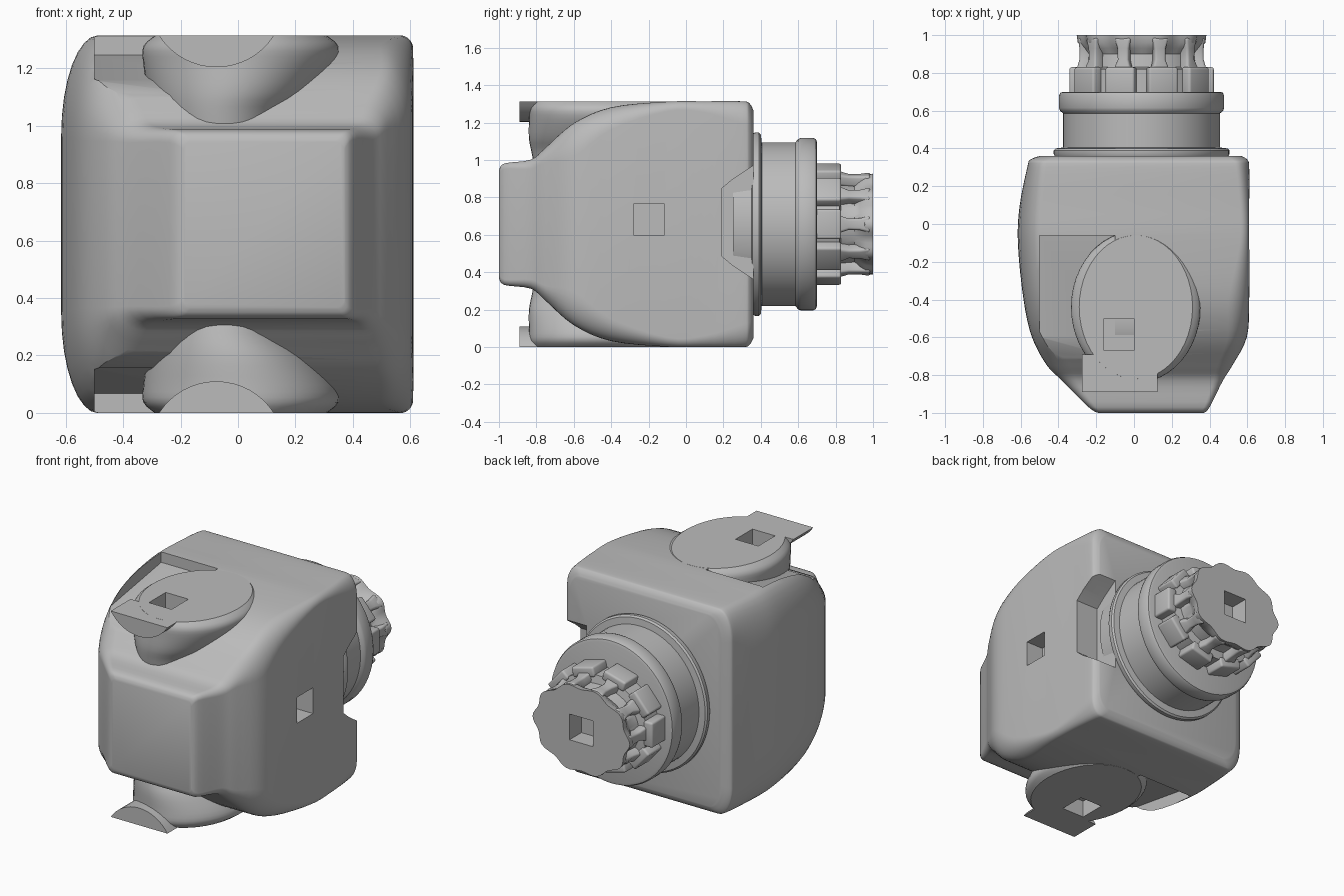
import bpy, bmesh, math
from math import cos, sin, pi, tau

if "Cube" in bpy.data.objects:
    bpy.data.objects.remove(bpy.data.objects["Cube"])

MID = 0.657                      # half height of the body
AXIS = 0.04                      # x of the neck axis

grey = bpy.data.materials.new("plain grey")
grey.use_nodes = True
GREY = (0.5, 0.5, 0.5, 1)
grey.diffuse_color = GREY
grey.node_tree.nodes["Principled BSDF"].inputs["Base Color"].default_value = GREY


def loft(name, rings):
    """Skin closed rings of equal length and cap both ends."""
    bm = bmesh.new()
    rows = [[bm.verts.new(p) for p in ring] for ring in rings]
    n = len(rows[0])
    for a, b in zip(rows, rows[1:]):
        for i in range(n):
            j = (i + 1) % n
            bm.faces.new((a[i], a[j], b[j], b[i]))
    bm.faces.new(rows[0])
    bm.faces.new(rows[-1])
    bmesh.ops.recalc_face_normals(bm, faces=bm.faces)
    mesh = bpy.data.meshes.new(name)
    bm.to_mesh(mesh)
    bm.free()
    mesh.materials.append(grey)
    obj = bpy.data.objects.new(name, mesh)
    bpy.context.collection.objects.link(obj)
    return obj


def box(name, lo, hi):
    ring = [(0, 0), (1, 0), (1, 1), (0, 1)]
    pick = lambda u, v, w: tuple(lo[k] + (hi[k] - lo[k]) * t for k, t in enumerate((u, v, w)))
    return loft(name, [[pick(u, v, w) for u, v in ring] for w in (0, 1)])


def activate(obj):
    bpy.ops.object.select_all(action="DESELECT")
    obj.select_set(True)
    bpy.context.view_layer.objects.active = obj


def cut(obj, cutter):
    activate(obj)
    mod = obj.modifiers.new("cut", "BOOLEAN")
    mod.operation = "DIFFERENCE"
    mod.solver = "EXACT"
    mod.object = cutter
    bpy.ops.object.modifier_apply(modifier=mod.name)


def smooth(obj, angle=35):
    activate(obj)
    bpy.ops.object.shade_smooth_by_angle(angle=math.radians(angle))


def discard(obj):
    bpy.data.objects.remove(obj)


def spline(rows, steps):
    """Catmull-Rom interpolation of station rows."""
    out = []
    for i in range(len(rows) - 1):
        p = [rows[max(0, min(len(rows) - 1, i + k))] for k in (-1, 0, 1, 2)]
        for s in range(steps):
            t = s / steps
            out.append([b + 0.5 * t * (c - a + t * (2*a - 5*b + 4*c - d + t * (3*(b - c) + d - a)))
                        for a, b, c, d in zip(*p)])
    return out + [rows[-1]]


def body_ring(y, x0, x1, h, lx, lz, rx, rz):
    """Rectangle with separate elliptical corners on its two sides."""
    pts = []
    for q, (sx, sz) in enumerate(((1, 1), (-1, 1), (-1, -1), (1, -1))):
        ax, az = (rx, rz) if sx > 0 else (lx, lz)
        cx = x1 - ax if sx > 0 else x0 + ax
        for k in range(9):
            t = (q + k / 8) * pi / 2
            pts.append((cx + ax * cos(t), y, MID + sz * (h - az) + az * sin(t)))
    return pts


# Main body: y, left x, right x, half height, left corner, right corner
stations = [
    (-1.0, -.19, .37, .29, .03, .03, .03, .03),
    (-.97, -.24, .40, .325, .04, .04, .03, .03),
    (-.83, -.38, .47, .345, .08, .06, .05, .05),
    (-.75, -.46, .52, .41, .12, .12, .08, .08),
    (-.6, -.54, .597, .54, .12, .25, .10, .18),
    (-.4, -.585, .61, .625, .13, .33, .11, .12),
    (-.1, -.615, .61, .655, .13, .35, .05, .05),
    (.1, -.605, .61, .657, .12, .33, .05, .06),
    (.3, -.565, .61, .657, .10, .20, .07, .12),
    (.34, -.55, .60, .645, .10, .18, .08, .12),
    (.36, -.50, .57, .61, .10, .16, .08, .12),
]
body = loft("body", [body_ring(*r) for r in spline(stations, 4)])

# Stepped channel beside each boss, on the left of the front
for s in (1, -1):
    side = [(-.06, .59), (-.06, .75), (-.9, .75), (-.9, .36), (-.6, .50)]
    channel = loft("channel_cutter", [[(x, y, MID + s * z) for y, z in side] for x in (-.5, -.1)])
    cut(body, channel)
    discard(channel)

# Flared notch where the right flank meets the neck
half = [(.40, .33), (.34, .29), (.25, .23), (.19, .18)]
outline = half + [(y, -z) for y, z in reversed(half)]
notch = loft("notch_cutter", [[(x, y, MID + .01 + z) for y, z in outline] for x in (.45, .7)])
cut(body, notch)
discard(notch)

# Square socket in the right flank
socket = box("socket_cutter", (.49, -.28, .60), (.7, -.115, .765))
cut(body, socket)
discard(socket)

# Rounded bosses with half-round tongues, above and below
boss_tiers = [(.25, -.05, .22, .36), (.38, -.045, .25, .385), (.46, -.02, .295, .40),
              (.56, .005, .335, .40), (.62, .01, .34, .40), (MID, .01, .30, .38)]
for s, place in ((1, "upper"), (-1, "lower")):
    boss = loft(place + "_boss", [[(cx + rx * cos(tau * i / 48), -.44 + ry * sin(tau * i / 48), MID + s * z)
                                   for i in range(48)] for z, cx, rx, ry in spline(boss_tiers, 3)])
    well = box("well_cutter", (-.16, -.67, MID + s * .547), (0, -.5, MID + s * .75))
    cut(boss, well)
    cut(body, well)
    discard(well)
    smooth(boss)

    arc = [-pi / 2 + (k / 16 - .5) * 2 * math.asin(.2 / .237) for k in range(17)]
    tongue = loft(place + "_tongue", [[(-.075 + .237 * cos(a), y, MID + s * (MID + .127 + .237 * sin(a)))
                                       for a in arc] for y in (-.89, -.69)])
    smooth(tongue)
smooth(body)


# Neck: slightly tall turned sleeve with collar and rim
def oval(y, rx, rz, wave=0, n=80):
    return [(AXIS + rx * (1 + wave * cos(10 * t)) * cos(t), y,
             MID + rz * (1 + wave * cos(10 * t)) * sin(t)) for t in (tau * i / n for i in range(n))]


sleeve = [(.25, .44), (.35, .445), (.355, .458), (.37, .465), (.39, .465), (.4, .455), (.405, .415),
          (.585, .415), (.60, .432), (.615, .437), (.68, .437), (.695, .43), (.70, .415)]
neck = loft("neck_sleeve", [oval(y, r, r * 1.055) for y, r in sleeve])
smooth(neck)

# Crown core with a wavy end plate
tiers = [(.65, .34, .28, 0), (.82, .34, .28, 0), (.83, .29, .23, 0), (.90, .28, .22, 0),
         (.93, .30, .245, .03), (.96, .325, .265, .04), (1.0, .33, .27, .04)]
crown = loft("crown_core", [oval(*t) for t in tiers])
socket = box("socket_cutter", (AXIS - .082, .88, MID - .082), (AXIS + .082, 1.1, MID + .082))
cut(crown, socket)
discard(socket)
smooth(crown)

# Grip blocks around the crown, each with a finger reaching the end plate
for i in range(10):
    t = tau * i / 10
    c, d = cos(t), sin(t)
    tx, tz = -.37 * d, .31 * c
    size = math.hypot(tx, tz)
    tx, tz = tx / size, tz / size

    def section(y, rad, width, depth):
        corners = [(-1, -1), (1, -1), (1, 1), (-1, 1)]
        return [(AXIS + rad * c * 1.15 + u * width * tx + v * depth * tz, y,
                 MID + rad * d * .95 + u * width * tz - v * depth * tx) for u, v in corners]

    block = loft("grip_block_%d" % (i + 1), [section(y, .305, .08, .032) for y in (.68, .83)])
    finger = loft("crown_finger_%d" % (i + 1),
                  [section(y, r, w, .03) for y, r, w in
                   ((.81, .275, .05), (.87, .26, .03), (.93, .26, .032), (.985, .265, .045))])
    for part in (block, finger):
        bevel = part.modifiers.new("rounded", "BEVEL")
        bevel.width = .013
        bevel.segments = 3
        bevel.limit_method = "ANGLE"
        activate(part)
        bpy.ops.object.modifier_apply(modifier=bevel.name)
        smooth(part, 45)
